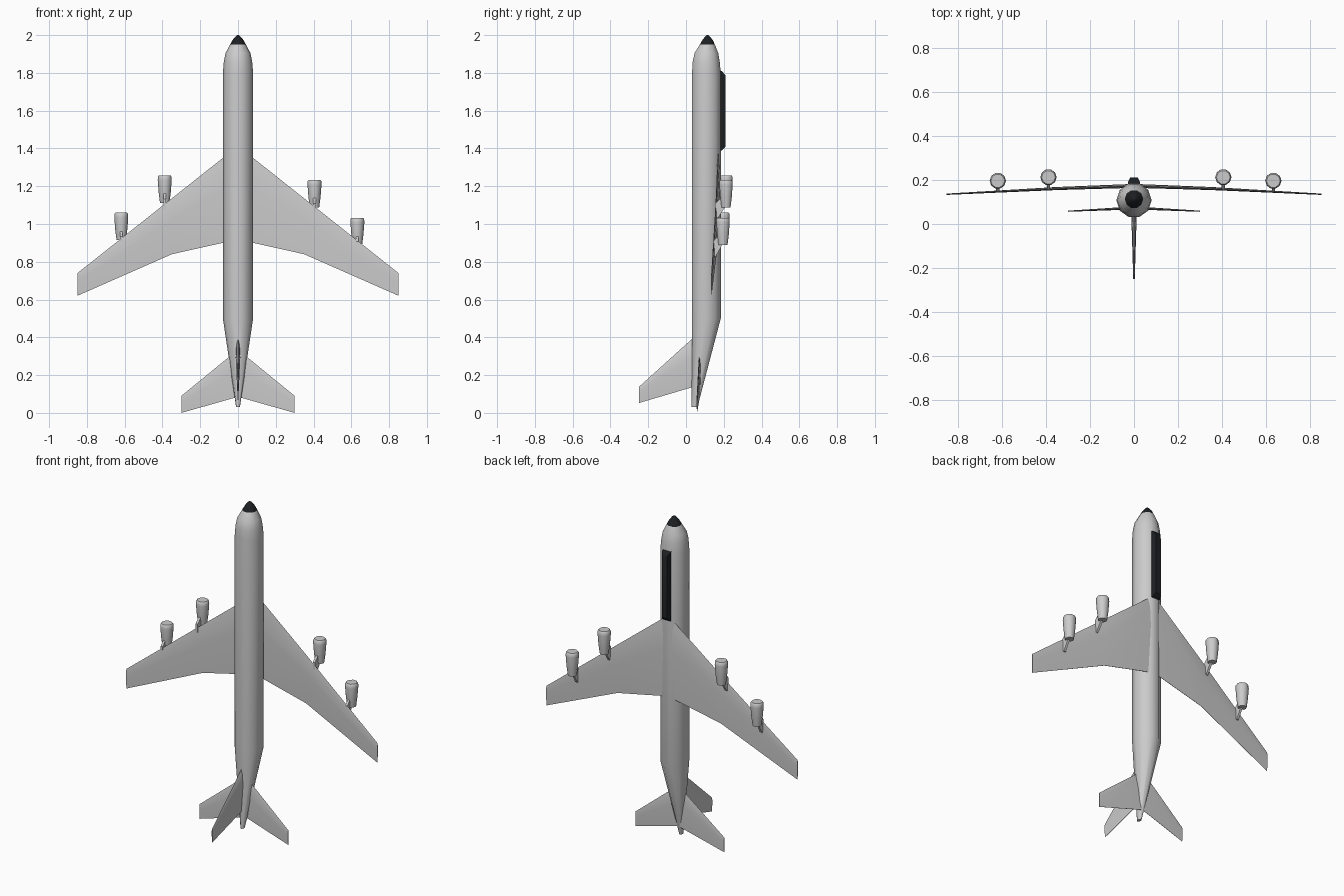
import bpy, bmesh, math
from mathutils import Vector

if "Cube" in bpy.data.objects:
    bpy.data.objects.remove(bpy.data.objects["Cube"])

dark = bpy.data.materials.new("dark")
dark.diffuse_color = (0.012, 0.014, 0.016, 1)
dark.use_nodes = True
dark.node_tree.nodes["Principled BSDF"].inputs["Base Color"].default_value = dark.diffuse_color


def loft(name, rings, mat=None, mirror=False, cap_start=True):
    """Skin a list of equal-length point rings and cap the ends."""
    bm = bmesh.new()
    vs = [[bm.verts.new(p) for p in r] for r in rings]
    n = len(rings[0])
    for a, b in zip(vs, vs[1:]):
        for i in range(n):
            j = (i + 1) % n
            bm.faces.new((a[i], a[j], b[j], b[i]))
    if cap_start:
        bm.faces.new(vs[0])
    bm.faces.new(vs[-1])
    bmesh.ops.recalc_face_normals(bm, faces=bm.faces)
    me = bpy.data.meshes.new(name)
    bm.to_mesh(me)
    bm.free()
    me.polygons.foreach_set("use_smooth", [True] * len(me.polygons))
    me.set_sharp_from_angle(angle=math.radians(40))
    ob = bpy.data.objects.new(name, me)
    bpy.context.collection.objects.link(ob)
    if mat:
        me.materials.append(mat)
    if mirror:
        ob.modifiers.new("mirror", 'MIRROR')
    return ob


def ring(z, cy, rx, ry=None, cx=0, n=10):
    ry = rx if ry is None else ry
    return [(cx + rx * math.cos(2 * math.pi * i / n),
             cy + ry * math.sin(2 * math.pi * i / n), z) for i in range(n)]


# Airfoil outline: fraction of chord, fraction of half thickness
FOIL = [(0, 0), (0.12, 0.7), (0.38, 1), (1, 0.12), (1, -0.12), (0.38, -1), (0.12, -0.7)]


def surface(name, stations, vertical=False, mirror=False):
    """Stations: span position, offset, leading z, trailing z, thickness."""
    rings = []
    for s, off, le, te, t in stations:
        r = []
        for c, h in FOIL:
            z, d = le + (te - le) * c, off + h * t / 2
            r.append((d, s, z) if vertical else (s, d, z))
        rings.append(r)
    return loft(name, rings, mirror=mirror, cap_start=not mirror)


# Fuselage with upswept tail and rounded nose
loft("fuselage", [ring(*s) for s in [
    (0.03, 0.045, 0.010, 0.016), (0.50, 0.108, 0.08), (1.80, 0.108, 0.08),
    (1.86, 0.107, 0.075), (1.905, 0.108, 0.066), (1.95, 0.113, 0.042)]])

# Dark nose cone
loft("nose_cone", [ring(*s) for s in [
    (1.95, 0.113, 0.042), (1.975, 0.114, 0.028), (1.993, 0.114, 0.013), (2.0, 0.114, 0.004)]], dark)

# Dark canoe fairing under the belly
loft("belly_fairing", [[(sx * w, y, z) for sx, z in ((-1, a), (1, a), (1, b), (-1, b))]
     for w, y, a, b in ((0.027, 0.17, 1.385, 1.815), (0.027, 0.19, 1.39, 1.81),
                        (0.017, 0.21, 1.41, 1.785))], dark)

# Swept wings with kinked trailing edge
surface("wings", [(0, 0.173, 1.413, 0.918, 0.018), (0.35, 0.161, 1.136, 0.84, 0.014),
                  (0.85, 0.135, 0.74, 0.62, 0.006)], mirror=True)

# Tailplanes
surface("tailplanes", [(0, 0.073, 0.335, 0.085, 0.014), (0.30, 0.058, 0.09, 0.0, 0.005)],
        mirror=True)

# Fin
surface("fin", [(0.065, 0, 0.422, 0.145, 0.026), (0.03, 0, 0.39, 0.135, 0.024),
                (-0.25, 0, 0.137, 0.052, 0.007)], vertical=True)

# Engines on pylons
for name, x, y, top in [("left_inner", -0.388, 0.212, 1.257), ("left_outer", -0.618, 0.196, 1.06),
                        ("right_inner", 0.405, 0.212, 1.233), ("right_outer", 0.632, 0.196, 1.033)]:
    loft(name + "_engine", [ring(top - d, y, r, cx=x) for d, r in
         ((0.145, 0.025), (0.09, 0.032), (0.025, 0.037), (0.006, 0.036), (0.0, 0.031))])
    wing_y = 0.173 - 0.044 * abs(x)
    side = [(y, top - 0.065), (y, top - 0.135), (wing_y + 0.012, top - 0.205),
            (wing_y - 0.001, top - 0.205), (wing_y - 0.001, top - 0.125)]
    loft(name + "_pylon", [[(x + d, py, pz) for py, pz in side] for d in (-0.007, 0.007)])
